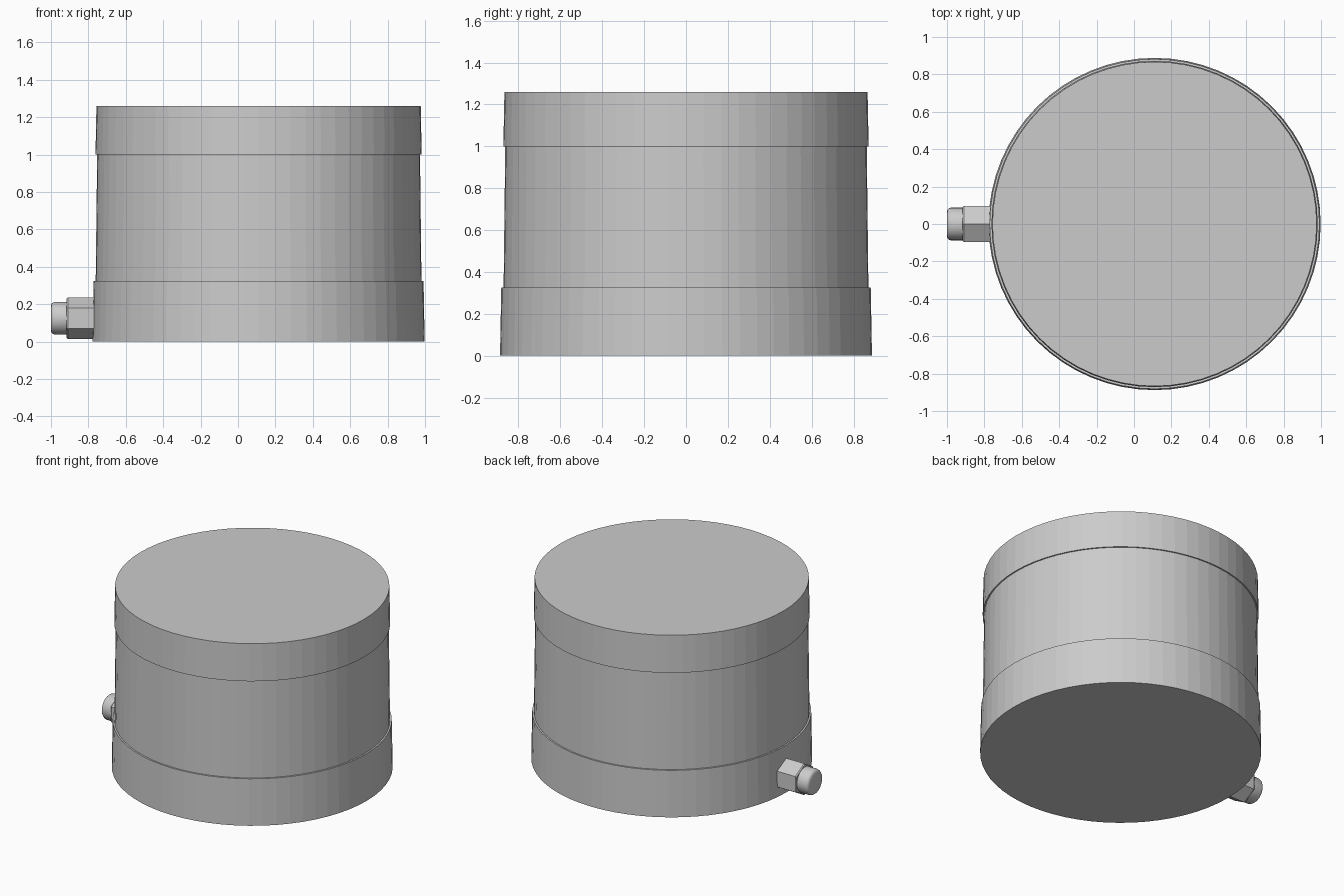
import bpy, bmesh
from math import cos, sin, pi
from mathutils import Matrix

if "Cube" in bpy.data.objects:
    bpy.data.objects.remove(bpy.data.objects["Cube"])


def lathe(name, profile, sides, matrix, phase=0.0, smooth=False):
    """Closed solid of revolution about local z from (radius, height) points."""
    bm = bmesh.new()
    rings = [[bm.verts.new((r * cos(2 * pi * i / sides + phase),
                            r * sin(2 * pi * i / sides + phase), z))
              for i in range(sides)] for r, z in profile]
    for a, b in zip(rings, rings[1:]):
        for i in range(sides):
            j = (i + 1) % sides
            bm.faces.new((a[i], a[j], b[j], b[i]))
    bm.faces.new(rings[0][::-1])
    bm.faces.new(rings[-1])
    bm.transform(matrix)
    bmesh.ops.recalc_face_normals(bm, faces=bm.faces)
    mesh = bpy.data.meshes.new(name)
    bm.to_mesh(mesh)
    bm.free()
    obj = bpy.data.objects.new(name, mesh)
    bpy.context.collection.objects.link(obj)
    if smooth:
        bpy.ops.object.select_all(action='DESELECT')
        obj.select_set(True)
        bpy.context.view_layer.objects.active = obj
        bpy.ops.object.shade_smooth_by_angle(angle=0.5)
    return obj


# Tapered drum: wide base band, middle wall, overhanging lid band
drum = Matrix.Translation((0.11, 0, 0))
lathe("base_band", [(0.888, 0), (0.882, 0.325)], 64, drum)
lathe("drum_wall", [(0.871, 0.32), (0.863, 1.005)], 64, drum)
lathe("lid_band", [(0.872, 1.0), (0.867, 1.26)], 64, drum)

# Side fitting: hexagonal nut and rounded end cap, pointing along -x
fitting = Matrix.Translation((0, 0, 0.125)) @ Matrix.Rotation(-pi / 2, 4, 'Y')
lathe("hex_nut", [(0.11, 0.74), (0.11, 0.91), (0.104, 0.917)], 6, fitting)
lathe("end_cap", [(0.087, 0.90), (0.087, 0.98), (0.084, 0.989),
                  (0.078, 0.996), (0.068, 1.0)], 32, fitting, smooth=True)
